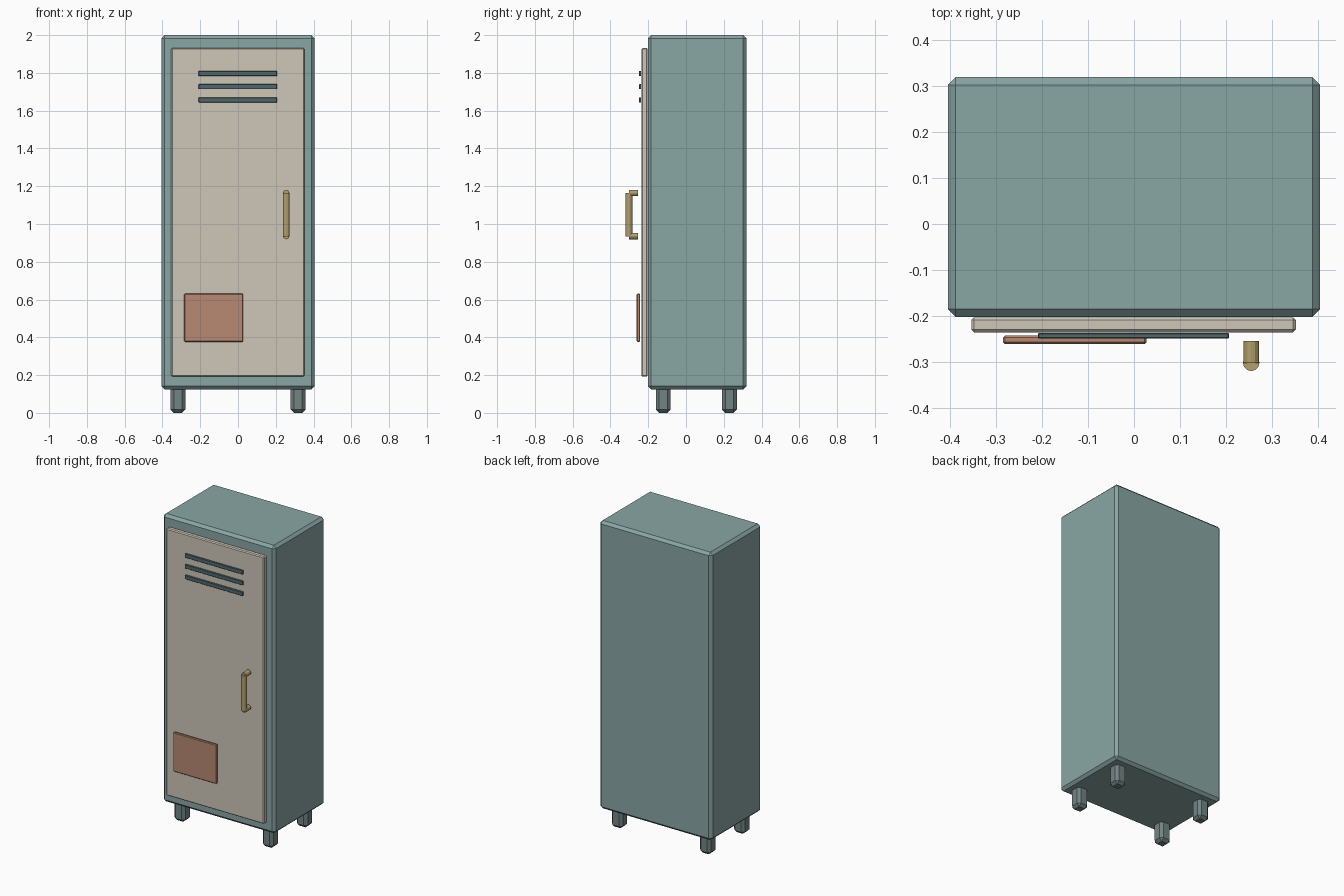
import bpy, math

if "Cube" in bpy.data.objects:
    bpy.data.objects.remove(bpy.data.objects["Cube"])


def material(name, rgb):
    m = bpy.data.materials.new(name)
    m.diffuse_color = (*rgb, 1)
    m.use_nodes = True
    m.node_tree.nodes["Principled BSDF"].inputs["Base Color"].default_value = m.diffuse_color
    return m


TEAL = material("teal_paint", (0.25, 0.38, 0.37))
CREAM = material("cream_paint", (0.62, 0.57, 0.48))
DARK = material("dark_slot", (0.08, 0.14, 0.15))
RUST = material("rust_panel", (0.48, 0.25, 0.17))
BRASS = material("brass", (0.45, 0.35, 0.16))
STEEL = material("leg_steel", (0.17, 0.23, 0.23))


def box(name, xs, ys, zs, mat, bevel):
    """Chamfered box given by its extents on each axis."""
    spans = (xs, ys, zs)
    bpy.ops.mesh.primitive_cube_add(size=1, location=[sum(s) / 2 for s in spans])
    ob = bpy.context.object
    ob.name = name
    ob.scale = [s[1] - s[0] for s in spans]
    bpy.ops.object.transform_apply(location=False, rotation=False, scale=True)
    mod = ob.modifiers.new("chamfer", 'BEVEL')
    mod.width = bevel
    mod.segments = 1
    ob.data.materials.append(mat)
    return ob


def rod(name, location, length, radius, mat, rotation=(0, 0, 0)):
    bpy.ops.mesh.primitive_cylinder_add(vertices=12, radius=radius, depth=length,
                                        location=location, rotation=rotation)
    ob = bpy.context.object
    ob.name = name
    ob.data.materials.append(mat)
    return ob


# Cabinet body and door
box("cabinet_body", (-0.405, 0.405), (-0.202, 0.32), (0.125, 2.0), TEAL, 0.017)
box("door", (-0.354, 0.352), (-0.236, -0.203), (0.192, 1.932), CREAM, 0.006)

# Vent slots
for i in range(3):
    z = 1.797 - i * 0.07
    box(f"vent_slot_{i + 1}", (-0.209, 0.207), (-0.249, -0.237),
        (z - 0.013, z + 0.013), DARK, 0.002)

# Lower panel
box("lower_panel", (-0.285, 0.027), (-0.261, -0.243), (0.376, 0.631), RUST, 0.004)

# Handle: upright grip with two posts
rod("handle_grip", (0.255, -0.302, 1.05), 0.23, 0.018, BRASS)
for label, z in (("lower", 0.936), ("upper", 1.164)):
    rod(f"handle_post_{label}", (0.255, -0.279, z), 0.048, 0.017, BRASS,
        (math.pi / 2, 0, 0))

# Legs
for depth, y in (("front", -0.12), ("back", 0.23)):
    for side, x in (("left", -0.318), ("right", 0.318)):
        box(f"{depth}_{side}_leg", (x - 0.039, x + 0.039), (y - 0.039, y + 0.039),
            (0, 0.14), STEEL, 0.017)
